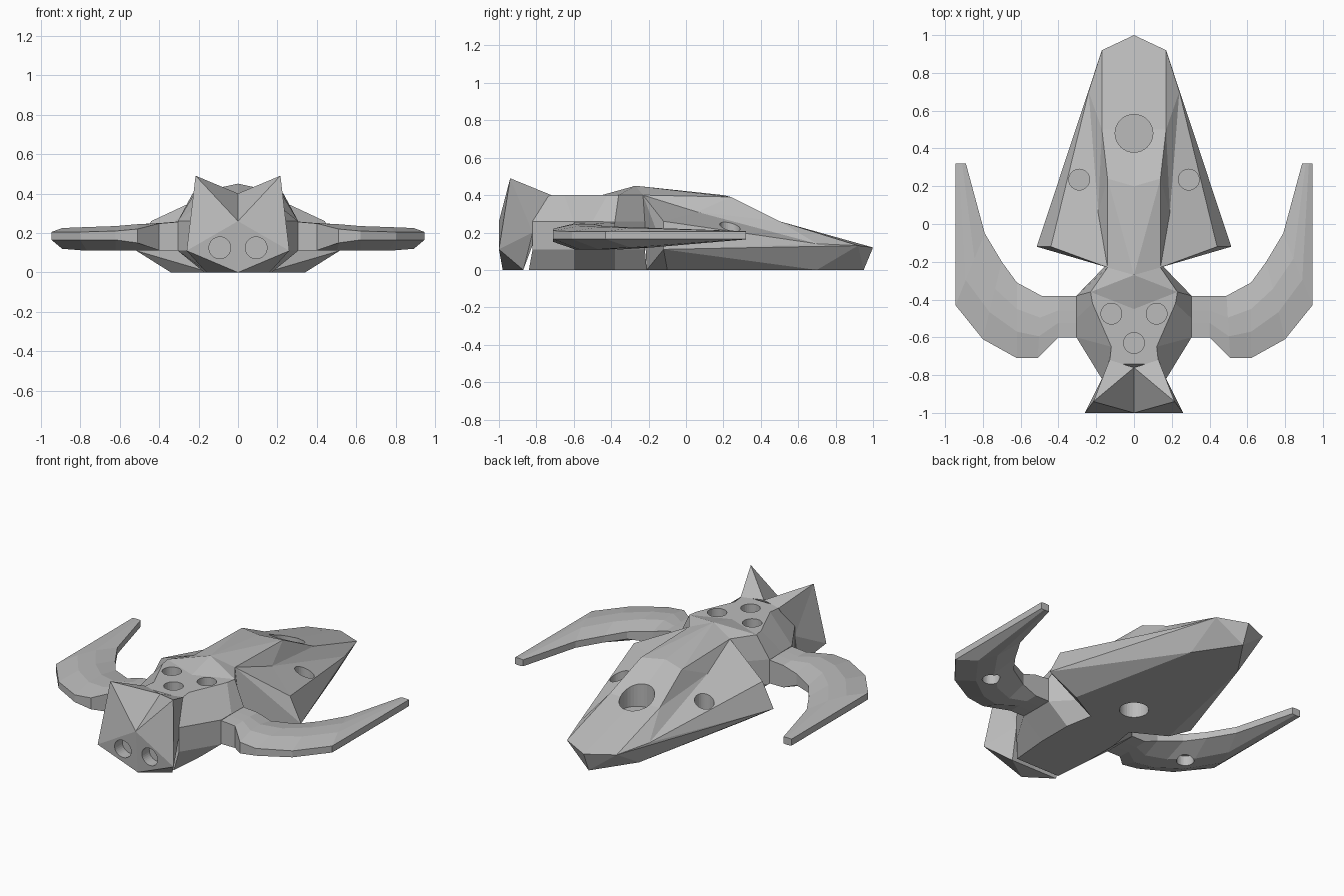
import bpy, bmesh
from math import radians
from mathutils import Matrix, Vector

if "Cube" in bpy.data.objects:
    bpy.data.objects.remove(bpy.data.objects["Cube"], do_unlink=True)

grey = bpy.data.materials.new("plain_grey")
grey.use_nodes = True
colour = (0.5, 0.5, 0.5, 1)
grey.diffuse_color = colour
grey.node_tree.nodes["Principled BSDF"].inputs["Base Color"].default_value = colour


def finish(name, bm):
    """Weld, orient and store a mesh as an object."""
    bmesh.ops.remove_doubles(bm, verts=bm.verts, dist=0.0005)
    bmesh.ops.recalc_face_normals(bm, faces=bm.faces)
    mesh = bpy.data.meshes.new(name)
    bm.to_mesh(mesh)
    bm.free()
    mesh.materials.append(grey)
    ob = bpy.data.objects.new(name, mesh)
    bpy.context.collection.objects.link(ob)
    return ob


def faceted(name, points, faces):
    """Half a faceted solid from lettered points, mirrored across x = 0."""
    bm = bmesh.new()
    for side in (1, -1):
        verts = {k: bm.verts.new((side * x, y, z)) for k, (x, y, z) in points.items()}
        for face in faces.split():
            bm.faces.new([verts[k] for k in face])
    return finish(name, bm)


def loft(name, rings):
    """Skin closed rings and cap both ends."""
    bm = bmesh.new()
    loops = [[bm.verts.new(p) for p in ring] for ring in rings]
    count = len(loops[0])
    for low, high in zip(loops, loops[1:]):
        for i in range(count):
            j = (i + 1) % count
            bm.faces.new((low[i], low[j], high[j], high[i]))
    bm.faces.new(loops[0])
    bm.faces.new(loops[-1])
    return finish(name, bm)


def drill(ob, centre, radius, depth, turn=0):
    """Cut a round blind hole whose middle is at the given centre."""
    bm = bmesh.new()
    place = Matrix.Translation(centre) @ Matrix.Rotation(radians(turn), 4, "X")
    bmesh.ops.create_cone(bm, cap_ends=True, segments=32, radius1=radius,
                          radius2=radius, depth=depth, matrix=place)
    cutter = finish("hole_cutter", bm)
    cutter.hide_render = True
    mod = ob.modifiers.new("hole", "BOOLEAN")
    mod.operation = "DIFFERENCE"
    mod.solver = "EXACT"
    mod.object = cutter
    bpy.context.view_layer.objects.active = ob
    bpy.ops.object.modifier_apply(modifier=mod.name)
    bpy.data.objects.remove(cutter, do_unlink=True)


# Rear hull: ridge, deck, side panels, flat belly
hull = faceted("rear_hull", {
    "a": (0, -.27, .45), "b": (0, .2, .4), "q": (0, .5, .255), "c": (0, 1, .12),
    "d": (0, .95, 0), "e": (0, -.21, 0), "t": (0, -.23, .4), "s": (0, -.45, .4),
    "r": (.23, -.36, .4), "f": (.14, -.23, .4), "g": (.19, .06, .31),
    "h": (.14, .24, .39), "i": (.17, .5, .26), "j": (.17, .92, .13),
    "k": (.24, .7, .14), "l": (.44, -.12, .26), "m": (.515, -.12, .11),
    "n": (.14, -.21, 0), "o": (.34, -.1, 0), "p": (.17, .7, 0),
}, "arf asr srft tfne afh ahb fgh flg fml fnm nom hgi igk ikj "
   "bhiq qijc glk lmk mjk mpj mop pdj jdc enopd")

# Head: two raised points with a notch between, flat face in front
head = faceted("head", {
    "A": (0, -1, .26), "T": (.215, -.94, .49), "W": (.26, -1, .11),
    "C": (0, -.98, 0), "B": (.16, -.87, 0), "D": (0, -.87, 0),
    "R": (.17, -.82, .2), "N": (.13, -.72, .4), "P": (0, -.76, .4),
}, "PTA ATW AWC WBC TRW WRB TNR PNT PNRBD CBD")

# Mid body: four stacked outlines
waist = [(.15, -.22), (.305, -.38), (.305, -.5), (.305, -.6), (.17, -.82)]
levels = [
    (0, [(.14, -.21), (.17, -.38), (.17, -.5), (.17, -.6), (.15, -.84)]),
    (.11, waist),
    (.26, waist),
    (.4, [(.14, -.23), (.23, -.36), (.22, -.42), (.12, -.65), (.13, -.74)]),
]
body = loft("mid_body", [
    [(x, y, z) for x, y in half] + [(-x, y, z) for x, y in reversed(half)]
    for z, half in levels])

# Claws: inner edge, outer edge, then bottom, rim low, rim high, top heights
stations = [
    ((.28, -.38), (.28, -.6), (.11, .112, .258, .26)),
    ((.4, -.38), (.4, -.6), (.11, .112, .248, .25)),
    ((.49, -.38), (.51, -.71), (.11, .15, .22, .245)),
    ((.62, -.31), (.62, -.71), (.11, .165, .21, .235)),
    ((.7, -.2), (.8, -.61), (.11, .165, .205, .23)),
    ((.79, -.05), (.945, -.43), (.12, .165, .205, .225)),
    ((.89, .32), (.945, .32), (.163, .165, .205, .207)),
]


def claw_ring(side, inner, outer, heights):
    bottom, low, high, top = heights
    a, b = Vector(inner), Vector(outer)
    section = [(0, low), (.35, bottom), (.65, bottom), (1, low),
               (1, high), (.65, top), (.35, top), (0, high)]
    ring = []
    for t, z in section:
        p = a.lerp(b, t)
        ring.append((side * p.x, p.y, z))
    return ring


for label, side in (("left", 1), ("right", -1)):
    claw = loft(label + "_claw", [claw_ring(side, *s) for s in stations])
    drill(claw, (side * .71, -.4, .1), .05, .14)
    # Paired holes in hull, body and face
    drill(hull, (side * .29, .235, .3), .055, .3)
    drill(body, (side * .12, -.475, .4), .055, .16)
    drill(head, (side * .092, -1, .125), .055, .16, 90)

# Single holes on the centre line
drill(hull, (0, .48, .35), .1, .36)
drill(hull, (0, 0, 0), .083, .2)
drill(body, (0, -.63, .4), .055, .16)
